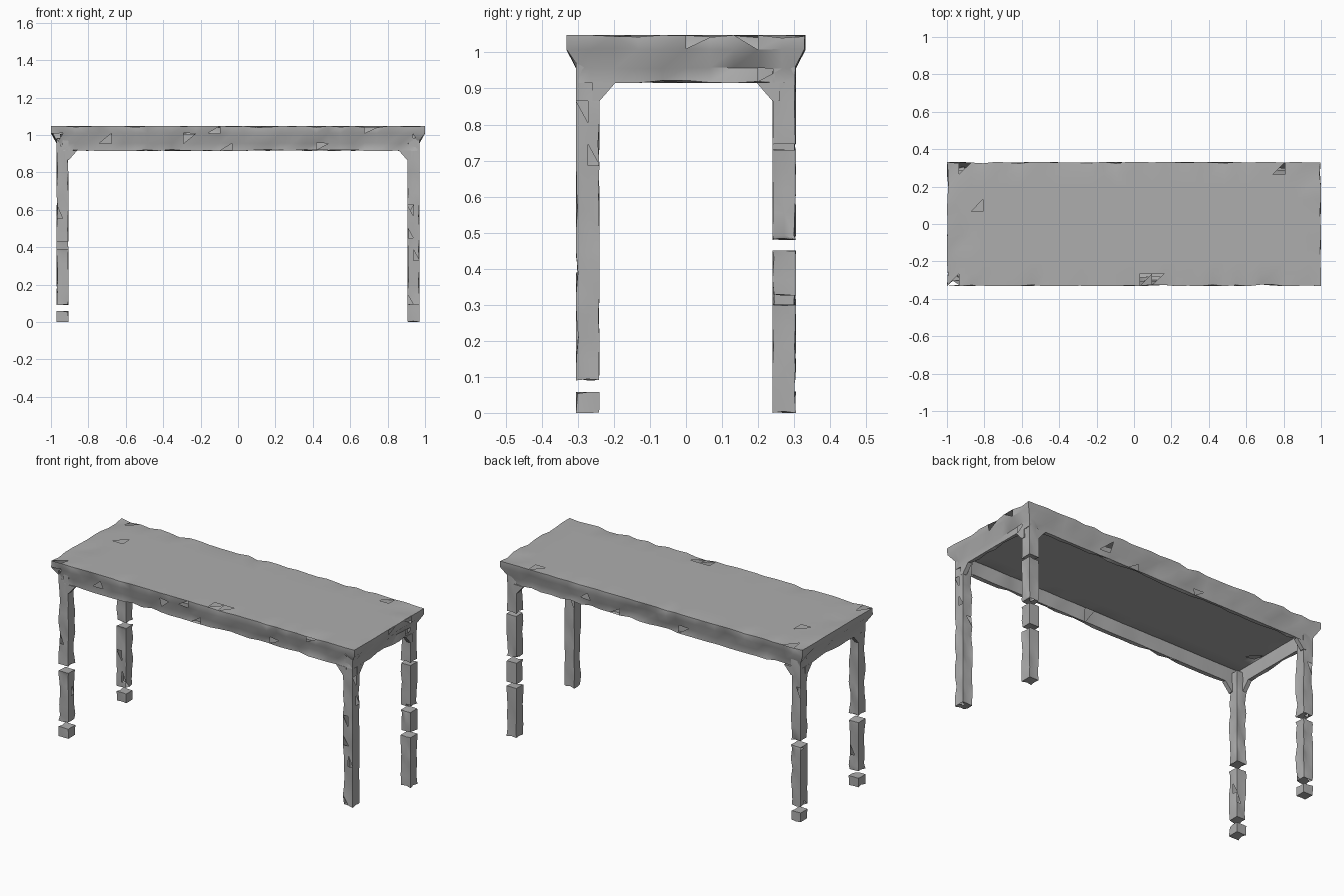
import bpy, bmesh, math, random
from mathutils import Vector

random.seed(7)
if "Cube" in bpy.data.objects:
    bpy.data.objects.remove(bpy.data.objects["Cube"], do_unlink=True)

# One plain grey for the whole table
grey = bpy.data.materials.new("worn grey")
grey.use_nodes = True
COLOUR = (0.42, 0.42, 0.42, 1)
grey.diffuse_color = COLOUR
grey.node_tree.nodes["Principled BSDF"].inputs["Base Color"].default_value = COLOUR


def loft(bm, rings):
    """Closed skin over rectangles given as (x0, x1, y0, y1, z)."""
    loops = [[bm.verts.new(p) for p in
              ((a, c, z), (b, c, z), (b, d, z), (a, d, z))]
             for a, b, c, d, z in rings]
    for low, high in zip(loops, loops[1:]):
        for i in range(4):
            j = (i + 1) % 4
            bm.faces.new((low[i], low[j], high[j], high[i]))
    bm.faces.new(loops[0][::-1])
    bm.faces.new(loops[-1])


def centred(hx, hy, z):
    return (-hx, hx, -hy, hy, z)


def slice_axis(bm, axis, step):
    """Cut the mesh into even strips along one axis."""
    values = [v.co[axis] for v in bm.verts]
    low, high = min(values), max(values)
    count = max(1, round((high - low) / step))
    normal = Vector((0, 0, 0))
    normal[axis] = 1
    for i in range(1, count):
        point = normal * (low + (high - low) * i / count)
        geom = bm.verts[:] + bm.edges[:] + bm.faces[:]
        bmesh.ops.bisect_plane(bm, geom=geom, plane_co=point, plane_no=normal)


def crumple(bm, depth, torn, worn):
    """Dent the worn vertices inward, then tear out a few triangles."""
    bmesh.ops.recalc_face_normals(bm, faces=bm.faces)
    bmesh.ops.triangulate(bm, faces=bm.faces)
    bm.normal_update()
    moves = []
    for v in bm.verts:
        amount = depth if worn(v.co) else 0.0
        if random.random() < 0.65:
            moves.append((v, -v.normal * random.uniform(0, amount)))
    for v, move in moves:
        v.co += move
    holes = [f for f in bm.faces
             if random.random() < (torn if worn(f.calc_center_median()) else torn * 0.1)]
    bmesh.ops.delete(bm, geom=holes, context="FACES")


def finish(bm, name):
    mesh = bpy.data.meshes.new(name)
    bm.to_mesh(mesh)
    bm.free()
    mesh.materials.append(grey)
    obj = bpy.data.objects.new(name, mesh)
    bpy.context.collection.objects.link(obj)
    bpy.ops.object.select_all(action="DESELECT")
    obj.select_set(True)
    bpy.context.view_layer.objects.active = obj
    bpy.ops.object.shade_smooth_by_angle(angle=math.radians(40))


# Top with overhanging rim, tapering into a thin apron, hollow below
bm = bmesh.new()
loft(bm, [
    centred(1.0, 0.332, 1.048),
    centred(1.0, 0.332, 1.008),
    centred(0.97, 0.305, 0.955),
    centred(0.97, 0.305, 0.915),
    centred(0.945, 0.28, 0.915),
    centred(0.945, 0.28, 1.0),
])
slice_axis(bm, 0, 0.065)
slice_axis(bm, 1, 0.065)
crumple(bm, 0.012, 0.025,
        lambda p: abs(p.x) > 0.93 or abs(p.y) > 0.27)
finish(bm, "table_top_and_apron")

# Corner legs, each broken into pieces given as (bottom, top)
TOP = 0.985
LEGS = {
    "front_left": (1, -1, [(0.09, TOP)]),
    "back_left": (1, 1, [(0, 0.30), (0.325, 0.45), (0.48, 0.73), (0.745, TOP)]),
    "front_right": (-1, -1, [(0, 0.058), (0.092, 0.39), (0.43, TOP)]),
    "back_right": (-1, 1, [(0, 0.06), (0.09, 0.45), (0.48, TOP)]),
}
INNER, OUTER, Y_IN, Y_OUT = 0.905, 0.97, 0.24, 0.305

for side, (sx, sy, pieces) in LEGS.items():
    def rect(x_in, y_in, z):
        xs = sorted((sx * x_in, sx * OUTER))
        ys = sorted((sy * y_in, sy * Y_OUT))
        return (*xs, *ys, z)

    bm = bmesh.new()
    for bottom, top in pieces:
        loft(bm, [rect(INNER, Y_IN, bottom), rect(INNER, Y_IN, top)])
    slice_axis(bm, 2, 0.06)
    slice_axis(bm, 0, 0.033)
    slice_axis(bm, 1, 0.033)
    crumple(bm, 0.009, 0.02, lambda p: True)
    finish(bm, side + "_leg")

    # Sloping braces from the leg to the two neighbouring apron sides
    bm = bmesh.new()
    y_apron, x_apron = 0.28, 0.945
    for along_x in (True, False):
        low, high = (sorted((sy * y_apron, sy * Y_OUT)), None) if along_x else \
                    (None, sorted((sx * x_apron, sx * OUTER)))
        rings = []
        for reach, z in ((0.0, 0.865), (0.045, 0.917)):
            if along_x:
                xs = sorted((sx * (INNER - reach), sx * (INNER + 0.02)))
                rings.append((*xs, *low, z))
            else:
                ys = sorted((sy * (Y_IN - reach), sy * (Y_IN + 0.02)))
                rings.append((*high, *ys, z))
        loft(bm, rings)
    bmesh.ops.recalc_face_normals(bm, faces=bm.faces)
    finish(bm, side + "_brace")
